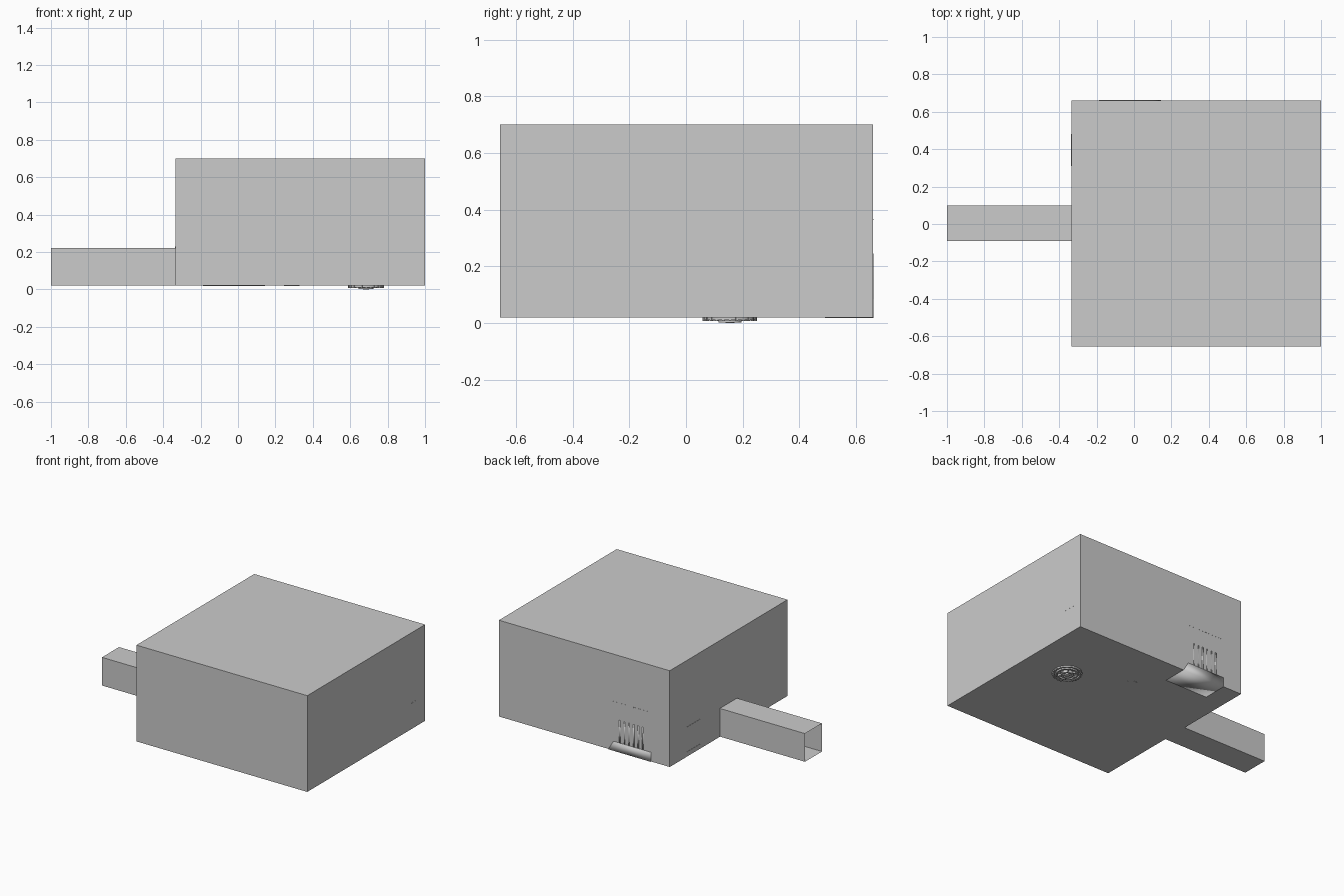
import bpy, bmesh, math
from mathutils import Matrix, Vector

if "Cube" in bpy.data.objects:
    bpy.data.objects.remove(bpy.data.objects["Cube"])

X0, X1, Y0, Y1, Z0, Z1 = -0.335, 1.0, -0.655, 0.66, 0.02, 0.70   # room
CX, CY0, CY1, CZ = -1.0, -0.09, 0.10, 0.22                        # corridor


def finish(name, bm, smooth=False):
    me = bpy.data.meshes.new(name)
    bm.to_mesh(me)
    bm.free()
    for p in me.polygons:
        p.use_smooth = smooth
    ob = bpy.data.objects.new(name, me)
    bpy.context.collection.objects.link(ob)
    return ob


def quad(bm, *pts):
    bm.faces.new([bm.verts.new(p) for p in pts])


def box(bm, x0, x1, y0, y1, z0, z1):
    m = Matrix.Translation(((x0 + x1) / 2, (y0 + y1) / 2, (z0 + z1) / 2))
    bmesh.ops.create_cube(bm, size=1, matrix=m @ Matrix.Diagonal((x1 - x0, y1 - y0, z1 - z0, 1)))


def ring(bm, x, y, r, w, z0, z1, n=40, sweep=math.tau, start=0):
    # rectangular section swept around a vertical axis
    prof = [(r - w, z0), (r, z0), (r, z1), (r - w, z1)]
    vs = [bm.verts.new((x + p, y, z)) for p, z in prof]
    es = [bm.edges.new((vs[i], vs[(i + 1) % 4])) for i in range(4)]
    bmesh.ops.rotate(bm, verts=vs, cent=(x, y, 0), matrix=Matrix.Rotation(start, 3, 'Z'))
    bmesh.ops.spin(bm, geom=vs + es, cent=(x, y, 0), axis=(0, 0, 1), angle=sweep, steps=n)
    bmesh.ops.remove_doubles(bm, verts=bm.verts, dist=1e-5)


# Room shell, with a doorway left in the wall facing the corridor
bm = bmesh.new()
box(bm, X0, X1, Y0, Y1, Z0, Z1)
wall = min(bm.faces, key=lambda f: f.calc_center_median().x)
bmesh.ops.delete(bm, geom=[wall], context='FACES_ONLY')
for y0, y1, z0 in ((Y0, CY0, Z0), (CY0, CY1, CZ), (CY1, Y1, Z0)):
    quad(bm, (X0, y0, z0), (X0, y0, Z1), (X0, y1, Z1), (X0, y1, z0))
bmesh.ops.remove_doubles(bm, verts=bm.verts, dist=1e-5)
finish("room_shell", bm)

# Corridor tube, open at both ends
bm = bmesh.new()
box(bm, CX, X0, CY0, CY1, Z0 + 0.001, CZ)
bmesh.ops.delete(bm, geom=[f for f in bm.faces if abs(f.normal.x) > 0.9], context='FACES_ONLY')
finish("corridor", bm)

# Bench standing in the room corner, just showing through the wall and floor
bm = bmesh.new()
box(bm, -0.188, 0.144, 0.49, Y1 + 0.002, Z0 - 0.002, 0.085)
for v in bm.verts:
    if v.co.z > 0.05 and v.co.x > 0:
        v.co.x -= 0.04
finish("bench", bm, True)

# Upright slats behind the bench
bm = bmesh.new()
for i in range(6):
    x = -0.125 + i * 0.036
    bmesh.ops.create_cone(bm, cap_ends=True, segments=12, radius1=0.008, radius2=0.008, depth=0.16,
                          matrix=Matrix.Translation((x, Y1 - 0.006, 0.165)))
finish("bench_slats", bm, True)

# Thin shelf edge above the slats
bm = bmesh.new()
for i in range(10):
    x = -0.17 + i * 0.029
    box(bm, x, x + 0.02, Y1 - 0.03, Y1 + 0.001, 0.363, 0.367)
finish("shelf_edge", bm)

# Frame on the corridor-side wall
bm = bmesh.new()
xa, xb = X0 - 0.0015, X0 + 0.01
box(bm, xa, xb, 0.474, 0.48, 0.05, 0.23)
box(bm, xa, xb, 0.31, 0.474, 0.226, 0.23)
box(bm, xa, xb, 0.31, 0.474, 0.05, 0.054)
finish("wall_frame", bm)

# Small rail on the right wall
bm = bmesh.new()
for i in range(3):
    y = 0.51 + i * 0.035
    box(bm, X1 - 0.01, X1 + 0.001, y, y + 0.015, 0.20, 0.204)
finish("wall_rail", bm)

# Round floor fitting: concentric rings, spokes, rim studs and a hub
cx, cy = 0.685, 0.155
bm = bmesh.new()
ring(bm, cx, cy, 0.094, 0.012, 0.011, 0.022)
ring(bm, cx, cy, 0.072, 0.010, 0.008, 0.022)
ring(bm, cx, cy, 0.040, 0.012, 0.002, 0.022)
bmesh.ops.create_cone(bm, cap_ends=True, segments=24, radius1=0.016, radius2=0.02, depth=0.022,
                      matrix=Matrix.Translation((cx, cy, 0.011)))
bmesh.ops.recalc_face_normals(bm, faces=bm.faces)
for i in range(6):
    rot = Matrix.Translation((cx, cy, 0.014)) @ Matrix.Rotation(i * math.tau / 6, 4, 'Z')
    bmesh.ops.create_cube(bm, size=1, matrix=rot @ Matrix.Translation((0.042, 0, 0))
                          @ Matrix.Diagonal((0.06, 0.008, 0.012, 1)))
for i in range(24):
    rot = Matrix.Translation((cx, cy, 0.014)) @ Matrix.Rotation(i * math.tau / 24, 4, 'Z')
    bmesh.ops.create_cube(bm, size=1, matrix=rot @ Matrix.Translation((0.092, 0, 0))
                          @ Matrix.Diagonal((0.008, 0.008, 0.012, 1)))
finish("floor_fitting", bm)

# Small curved base showing through the floor
bm = bmesh.new()
ring(bm, 0.278, 0.30, 0.05, 0.005, Z0 - 0.001, Z0 + 0.01, 16, math.radians(130), math.radians(0))
bmesh.ops.recalc_face_normals(bm, faces=bm.faces)
finish("curved_base", bm)
